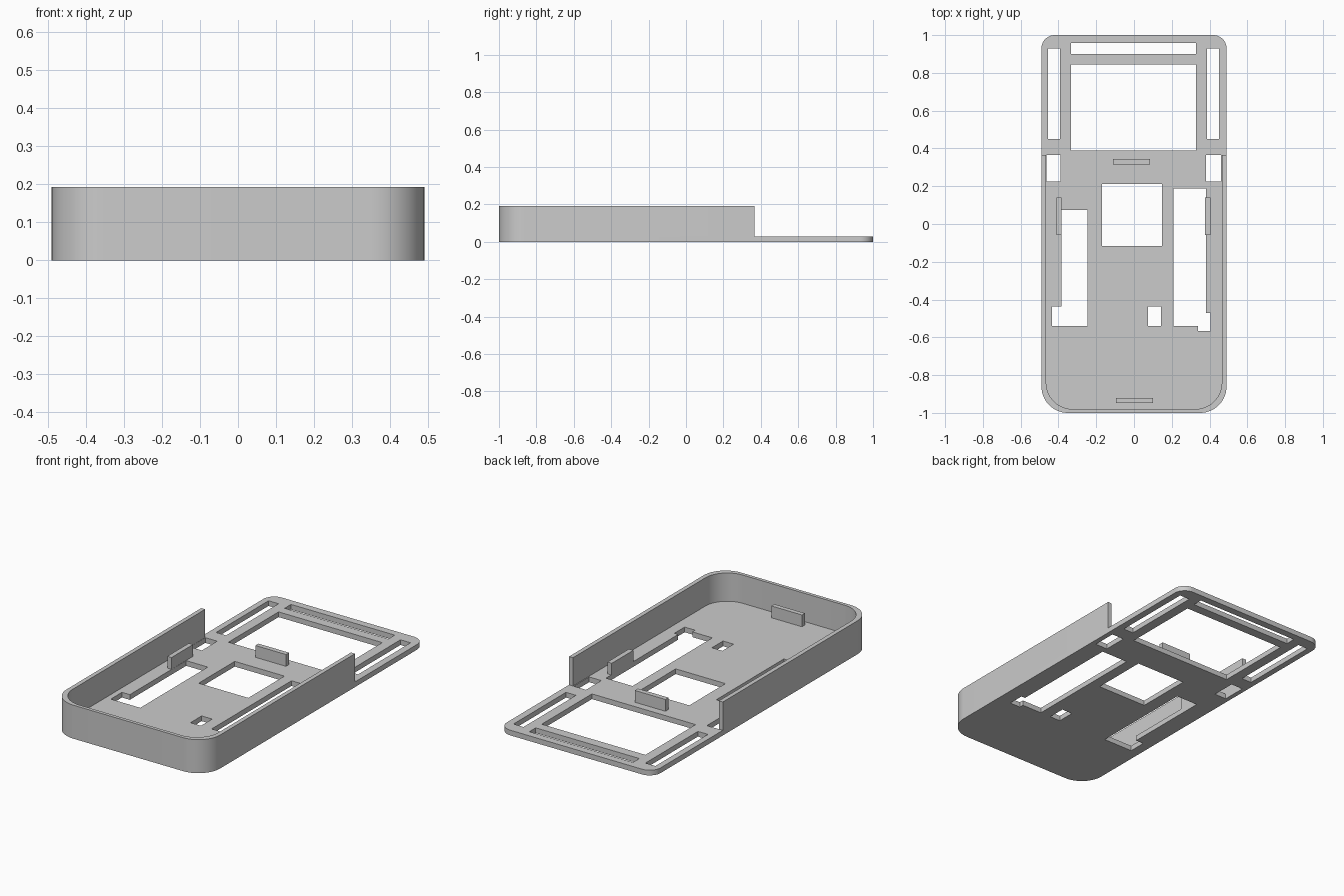
import bpy
import bmesh
import math

if "Cube" in bpy.data.objects:
    bpy.data.objects.remove(bpy.data.objects["Cube"])

grey = bpy.data.materials.new("light grey")
grey.diffuse_color = (0.6, 0.6, 0.6, 1)
grey.use_nodes = True
grey.node_tree.nodes["Principled BSDF"].inputs["Base Color"].default_value = grey.diffuse_color

FLOOR, TOP = 0.03, 0.193


def arc(cx, cy, r, a0, a1, n=14):
    """Points on an arc, angles in degrees."""
    return [(cx + r * math.cos(math.radians(a0 + (a1 - a0) * i / n)),
             cy + r * math.sin(math.radians(a0 + (a1 - a0) * i / n)))
            for i in range(n + 1)]


def rect(x0, x1, y0, y1):
    return [(x0, y0), (x1, y0), (x1, y1), (x0, y1)]


def extrude(name, loops, z0, z1):
    """Extrude an outline (with optional hole loops) from z0 to z1."""
    cu = bpy.data.curves.new(name + "_profile", 'CURVE')
    cu.dimensions, cu.fill_mode = '2D', 'BOTH'
    cu.extrude = (z1 - z0) / 2
    for pts in loops:
        sp = cu.splines.new('POLY')
        sp.points.add(len(pts) - 1)
        for p, (x, y) in zip(sp.points, pts):
            p.co = (x, y, 0, 1)
        sp.use_cyclic_u = True
    tmp = bpy.data.objects.new(name + "_profile", cu)
    bpy.context.collection.objects.link(tmp)
    deps = bpy.context.evaluated_depsgraph_get()
    me = bpy.data.meshes.new_from_object(tmp.evaluated_get(deps))
    bpy.data.objects.remove(tmp)
    # weld caps to sides
    bm = bmesh.new()
    bm.from_mesh(me)
    bmesh.ops.translate(bm, verts=bm.verts, vec=(0, 0, (z0 + z1) / 2))
    bmesh.ops.remove_doubles(bm, verts=bm.verts, dist=1e-5)
    bmesh.ops.recalc_face_normals(bm, faces=bm.faces)
    bm.to_mesh(me)
    bm.free()
    me.materials.clear()
    me.materials.append(grey)
    ob = bpy.data.objects.new(name, me)
    bpy.context.collection.objects.link(ob)
    bpy.ops.object.select_all(action='DESELECT')
    ob.select_set(True)
    bpy.context.view_layer.objects.active = ob
    bpy.ops.object.shade_smooth_by_angle(angle=math.radians(30))
    return ob


# Base plate: large front corners, small back corners
R, RB = 0.14, 0.07
front_outer = (arc(-0.49 + R, -1 + R, R, 180, 270)
               + arc(0.49 - R, -1 + R, R, 270, 360))
outline = (front_outer + arc(0.49 - RB, 1 - RB, RB, 0, 90)
           + arc(-0.49 + RB, 1 - RB, RB, 90, 180))
holes = [
    rect(-0.333, 0.328, 0.90, 0.958),      # back slot
    rect(-0.333, 0.328, 0.388, 0.845),     # large window
    rect(-0.455, -0.391, 0.45, 0.928),     # side slots
    rect(0.386, 0.45, 0.45, 0.928),
    rect(-0.464, -0.388, 0.225, 0.365),    # openings beside the wall ends
    rect(0.382, 0.46, 0.225, 0.365),
    rect(-0.17, 0.147, -0.116, 0.213),     # centre window
    rect(0.075, 0.142, -0.54, -0.438),     # small opening
    # notched long openings
    [(-0.433, -0.54), (-0.245, -0.54), (-0.245, 0.075), (-0.383, 0.075),
     (-0.383, -0.438), (-0.433, -0.438)],
    [(0.21, -0.54), (0.338, -0.54), (0.338, -0.566), (0.405, -0.566),
     (0.405, -0.472), (0.38, -0.472), (0.38, 0.187), (0.21, 0.187)],
]
extrude("base_plate", [outline] + holes, 0, FLOOR)

# U-shaped rim wall around the front
RI = 0.14
front_inner = (arc(-0.465 + RI, -0.98 + RI, RI, 180, 270)
               + arc(0.465 - RI, -0.98 + RI, RI, 270, 360))
wall = ([(-0.49, 0.365)] + front_outer + [(0.49, 0.365), (0.465, 0.365)]
        + front_inner[::-1] + [(-0.465, 0.365)])
extrude("rim_wall", [wall], FLOOR, TOP)

# Upright locating tabs on the floor
for name, box in {
    "back_tab": (-0.11, 0.085, 0.316, 0.344),
    "front_tab": (-0.095, 0.10, -0.947, -0.92),
    "left_tab": (-0.411, -0.384, -0.057, 0.139),
    "right_tab": (0.376, 0.404, -0.057, 0.139),
}.items():
    extrude(name, [rect(*box)], FLOOR, 0.098)
